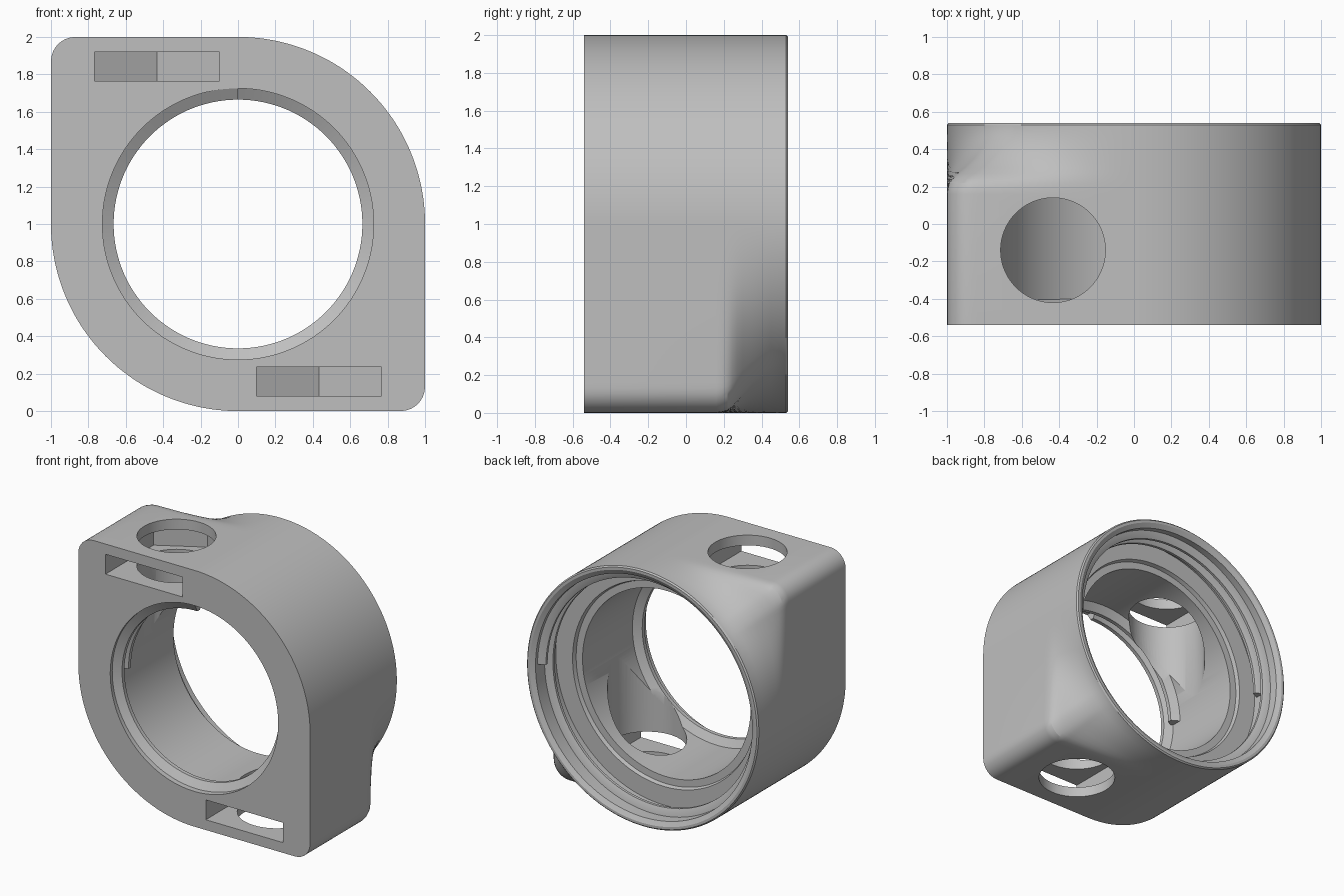
import bpy, bmesh, math
from mathutils import Matrix

cube = bpy.data.objects.get("Cube")
if cube:
    bpy.data.objects.remove(cube, do_unlink=True)

grey = bpy.data.materials.new("plain_grey")
grey.use_nodes = True
grey.diffuse_color = (0.52, 0.52, 0.52, 1)
grey.node_tree.nodes["Principled BSDF"].inputs["Base Color"].default_value = (0.52, 0.52, 0.52, 1)

STEPS = 360
FRONT, BACK = -0.54, 0.54
CORNER = 0.13


def make_object(name, bm):
    bmesh.ops.recalc_face_normals(bm, faces=bm.faces[:])
    mesh = bpy.data.meshes.new(name)
    bm.to_mesh(mesh)
    bm.free()
    mesh.materials.append(grey)
    obj = bpy.data.objects.new(name, mesh)
    bpy.context.collection.objects.link(obj)
    return obj


def place(bm, angle, y, r):
    return bm.verts.new((r * math.cos(angle), y, 1 + r * math.sin(angle)))


def bridge(bm, a, b, closed):
    n = len(a)
    for i in range(n if closed else n - 1):
        j = (i + 1) % n
        bm.faces.new((a[i], a[j], b[j], b[i]))


def outline(angle):
    """Round plate with two opposite square corners, each slightly rounded."""
    c, s = math.cos(angle), math.sin(angle)
    if c * s >= -1e-6:
        return 1.0
    c, s = abs(c), abs(s)
    t = 1 / max(c, s)
    k = 1 - CORNER
    if t * min(c, s) > k:
        along = k * (c + s)
        t = along + math.sqrt(along ** 2 - 2 * k * k + CORNER ** 2)
    return t


# Body: outer skin (y, corner strength, inset), then the stepped bore
outer = [(FRONT, 1, 0), (0.16, 1, 0), (0.19, 0.985, 0), (0.22, 0.95, 0),
         (0.245, 0.87, 0), (0.27, 0.76, 0), (0.3, 0.61, 0), (0.35, 0.4, 0),
         (0.4, 0.24, 0), (0.45, 0.11, 0), (0.5, 0.02, 0), (0.53, 0, 0),
         (BACK, 0, 0.01)]
bore = [(BACK, 0.97), (0.52, 0.935), (0.27, 0.935), (0.27, 0.79),
        (0.24, 0.78), (0.24, 0.725), (FRONT, 0.725)]

bm = bmesh.new()
angles = [math.tau * i / STEPS for i in range(STEPS)]
rings = [[place(bm, a, y, 1 + (outline(a) - 1) * f - inset) for a in angles]
         for y, f, inset in outer]
rings += [[place(bm, a, y, r) for a in angles] for y, r in bore]
for i, ring in enumerate(rings):
    bridge(bm, ring, rings[(i + 1) % len(rings)], True)
body = make_object("body", bm)


def thread(name, start, turns, y0, y1, root, crest, width):
    """Helical ridge standing inward from the bore wall."""
    bm = bmesh.new()
    n = int(120 * turns)
    sections = []
    for i in range(n + 1):
        t = i / n
        a = start + math.tau * turns * t
        y = y0 + (y1 - y0) * t
        profile = [(-width, root + 0.01), (-width, root),
                   (-width * 0.3, crest), (width * 0.3, crest),
                   (width, root), (width, root + 0.01)]
        sections.append([place(bm, a, y + dy, r) for dy, r in profile])
    for a, b in zip(sections, sections[1:]):
        bridge(bm, a, b, True)
    bm.faces.new(sections[0])
    bm.faces.new(sections[-1])
    return make_object(name, bm)


front_thread = thread("front_thread", math.pi / 2, 1.25, -0.485, -0.385, 0.725, 0.665, 0.05)
rear_thread = thread("rear_thread", 0, 1.5, 0.46, 0.33, 0.935, 0.88, 0.035)


def make_cutter(name, sides, radius, low, high, x, turn=0):
    bm = bmesh.new()
    bmesh.ops.create_cone(bm, cap_ends=True, segments=sides, radius1=radius,
                          radius2=radius, depth=high - low)
    bmesh.ops.rotate(bm, verts=bm.verts[:], matrix=Matrix.Rotation(turn, 3, "Z"))
    bmesh.ops.translate(bm, verts=bm.verts[:], vec=(x, -0.14, (low + high) / 2))
    return bm


# Cutters: a bolt hole and a pointed nut slot in each corner
cutters = []
for side in (1, -1):
    def span(a, b):
        return sorted((1 + side * a, 1 + side * b))
    x = -0.433 * side
    low, high = span(0, 1.2)
    cutters.append(make_object("hole_cutter", make_cutter("hole", 72, 0.28, low, high, x)))
    low, high = span(0.765, 0.92)
    bm = bmesh.new()
    half, tip = 0.333, 0.333 / math.cos(math.pi / 6)
    plan = [(-half, -0.7), (half, -0.7), (half, -0.14 + tip / 2),
            (0, -0.14 + tip), (-half, -0.14 + tip / 2)]
    bottom = [bm.verts.new((x + px, py, low)) for px, py in plan]
    top = [bm.verts.new((x + px, py, high)) for px, py in plan]
    bridge(bm, bottom, top, True)
    bm.faces.new(bottom)
    bm.faces.new(top)
    cutters.append(make_object("nut_slot_cutter", bm))

for obj in (body, front_thread, rear_thread):
    bpy.ops.object.select_all(action="DESELECT")
    obj.select_set(True)
    bpy.context.view_layer.objects.active = obj
    if obj is not rear_thread:
        for cutter in cutters:
            mod = obj.modifiers.new("cut", "BOOLEAN")
            mod.operation = "DIFFERENCE"
            mod.solver = "EXACT"
            mod.object = cutter
            bpy.ops.object.modifier_apply(modifier=mod.name)
    bpy.ops.object.shade_smooth_by_angle(angle=math.radians(25))

for cutter in cutters:
    bpy.data.objects.remove(cutter, do_unlink=True)
